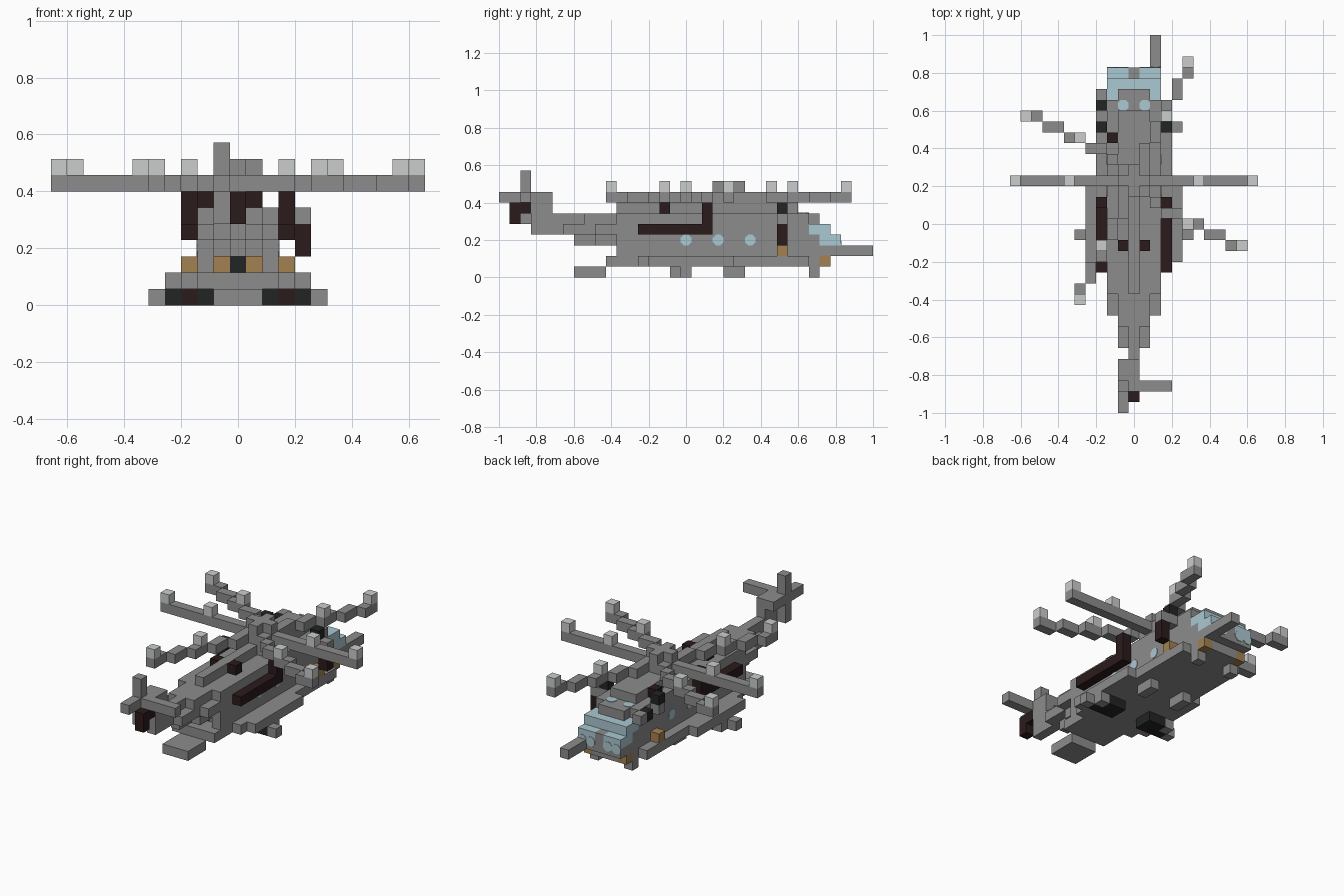
import bpy, bmesh, math
from mathutils import Matrix

if "Cube" in bpy.data.objects:
    bpy.data.objects.remove(bpy.data.objects["Cube"])

V = 2 / 35  # edge of one block


def material(name, r, g, b):
    m = bpy.data.materials.new(name)
    m.use_nodes = True
    m.diffuse_color = (r, g, b, 1)
    m.node_tree.nodes["Principled BSDF"].inputs["Base Color"].default_value = (r, g, b, 1)
    return m


GRAY = material("hull gray", .265, .265, .265)
LIGHT = material("blade tip gray", .6, .61, .61)
DARK = material("dark brown", .024, .011, .011)
BLACK = material("tyre black", .016, .018, .018)
AMBER = material("amber", .36, .22, .085)
GLASS = material("pale glass", .41, .58, .64)


def finish(name, mat, bm):
    me = bpy.data.meshes.new(name)
    bm.to_mesh(me)
    bm.free()
    me.materials.append(mat)
    ob = bpy.data.objects.new(name, me)
    bpy.context.collection.objects.link(ob)
    return ob


def blocks(name, mat, boxes, mirror=False):
    """Boxes given as inclusive block ranges: x0, x1, y0, y1, z0, z1."""
    bm = bmesh.new()
    for x0, x1, y0, y1, z0, z1 in boxes:
        spans = [(x0, x1), (-x1, -x0)] if mirror else [(x0, x1)]
        for p, q in spans:
            centre = Matrix.Translation((V * (p + q) / 2, V * (y0 + y1) / 2, V * (z0 + z1 + 1) / 2))
            size = Matrix.Diagonal((V * (q - p + 1), V * (y1 - y0 + 1), V * (z1 - z0 + 1), 1))
            bmesh.ops.create_cube(bm, size=1, matrix=centre @ size)
    return finish(name, mat, bm)


def disc(name, x, y, z, axis=None):
    """Round window plate lying on a hull face that points along the axis."""
    bm = bmesh.new()
    turn = Matrix.Rotation(math.pi / 8, 4, 'Z')
    if axis:
        turn = Matrix.Rotation(math.pi / 2, 4, axis) @ turn
    bmesh.ops.create_cone(bm, cap_ends=True, segments=8, radius1=V * .54, radius2=V * .54,
                          depth=.006, matrix=Matrix.Translation((x * V, y * V, z * V)) @ turn)
    finish(name, GLASS, bm)


# Fuselage
blocks("belly", GRAY, [(-2, 2, -7, 12, 1, 1), (-1, 1, 13, 13, 1, 1)])
blocks("hull", GRAY, [(-2, 2, -4, 13, 2, 2), (-2, 2, -6, 12, 3, 3), (-2, 2, -8, 11, 4, 4),
                      (-2, 2, -6, 11, 5, 5), (-1, 1, 12, 12, 4, 5)])
blocks("belly_sides", GRAY, [(3, 3, -4, 11, 1, 1)], True)
blocks("sponsons", GRAY, [(4, 4, -3, 4, 1, 1)], True)
blocks("roof_spine", GRAY, [(0, 0, -6, 10, 6, 6), (-1, 1, 3, 10, 6, 6)])
blocks("roof_vents", DARK, [(1, 1, -2, -2, 6, 6)], True)

# Rear wall with recessed lamps
blocks("rear_wall", GRAY, [(2, 2, -6, -5, 2, 2)], True)
blocks("rear_lamps", AMBER, [(1, 1, -5, -5, 2, 2)], True)
blocks("rear_hatch", BLACK, [(0, 0, -5, -5, 2, 2)])
blocks("rear_ramp", GRAY, [(-1, 1, -10, -8, 0, 0)])

# Nose
blocks("nose_front", GRAY, [(-2, 2, 14, 14, 2, 2), (0, 0, 14, 14, 3, 3)])
blocks("windscreen", GLASS, [(-2, 2, 13, 13, 3, 4)])
blocks("windscreen_lower", GLASS, [(1, 2, 14, 14, 3, 3)], True)
blocks("cockpit_side_windows", GLASS, [(2, 2, 12, 12, 4, 4)], True)
blocks("nose_lamps", AMBER, [(2, 2, 13, 13, 1, 1)], True)
blocks("refuel_probe", GRAY, [(2, 2, 15, 17, 2, 2)])

# Round windows, and the rounded lower ends of the front panes
for s in (-1, 1):
    for y in (0, 3, 6):
        disc("cabin_window", s * 2.5, y, 3.5, 'Y')
    disc("roof_window", s, 11, 6)
    for x in (1, 2):
        disc("front_pane_end", s * x, 14.5, 2.9, 'X')

# Engines, exhausts and side fittings
blocks("engine_strips", DARK, [(3, 3, -4, 1, 4, 4), (3, 3, 2, 2, 4, 6)], True)
blocks("side_lamps", AMBER, [(3, 3, 9, 9, 2, 2)], True)
blocks("roof_sensors", BLACK, [(3, 3, 9, 9, 6, 6)], True)
blocks("sensor_mounts", GRAY, [(3, 3, 9, 9, 5, 5)], True)
blocks("hoist_arm", GRAY, [(4, 4, 9, 9, 5, 5)])
blocks("hoist", DARK, [(4, 4, 9, 9, 3, 4)])
blocks("left_mirror", BLACK, [(-3, -3, 11, 11, 5, 5)])
blocks("left_mirror_mount", GRAY, [(-3, -3, 12, 12, 5, 5)])
blocks("roof_intake", DARK, [(-2, -2, 8, 8, 6, 6)])

# Undercarriage
blocks("main_tyres", BLACK, [(2, 2, -1, 0, 0, 0), (4, 4, -1, -1, 0, 0), (3, 3, 0, 0, 0, 0)], True)
blocks("main_axles", DARK, [(3, 3, -1, -1, 0, 0)], True)
blocks("wheel_fairings", GRAY, [(5, 5, -1, -1, 0, 0), (4, 4, 0, 0, 0, 0)], True)
blocks("belly_pods", GRAY, [(2, 2, 4, 5, 0, 0)], True)
blocks("nose_gear", GRAY, [(2, 2, 12, 12, 0, 0)], True)

# Tail boom, stepping in toward the tail rotor
blocks("tail_boom", GRAY, [(-1, 1, -9, -7, 5, 5), (-1, 1, -11, -9, 4, 4), (-1, 1, -8, -7, 3, 3),
                           (0, 0, -10, -9, 3, 3), (0, 0, -11, -10, 5, 5),
                           (0, 0, -14, -12, 4, 5), (0, 0, -14, -13, 6, 7)])
blocks("tail_bearing", DARK, [(0, 0, -16, -16, 5, 6), (0, 0, -15, -15, 6, 6)])
blocks("tail_rotor", GRAY, [(-1, -1, -17, -13, 7, 7), (-1, -1, -15, -15, 5, 6),
                            (-1, -1, -15, -15, 8, 9)])
blocks("stabilizer", GRAY, [(0, 3, -15, -15, 7, 7)])

# Main rotor: each stepped blade is repeated by a half turn about the hub
HUB = 4
blocks("rotor_hub", GRAY, [(-1, 1, 3, 5, 7, 7), (-1, 1, HUB, HUB, 8, 8), (0, 0, 3, 5, 8, 8)])


def blade(cells, tips):
    for s in (1, -1):
        def turned(items, z):
            return [(s * x, s * x, HUB + s * y, HUB + s * y, z, z) for x, y in items]
        blocks("rotor_blade", GRAY, turned(cells, 7))
        blocks("blade_weights", LIGHT, turned(tips, 8))


blade([(x, 0) for x in range(2, 12)], [(6, 0), (11, 0)])
blade([(x, -((x + 1) // 2) - 1) for x in range(2, 11)], [(5, -4), (10, -6)])
blade([(y // 2, y) for y in range(2, 12)], [(3, 6), (5, 11)])
